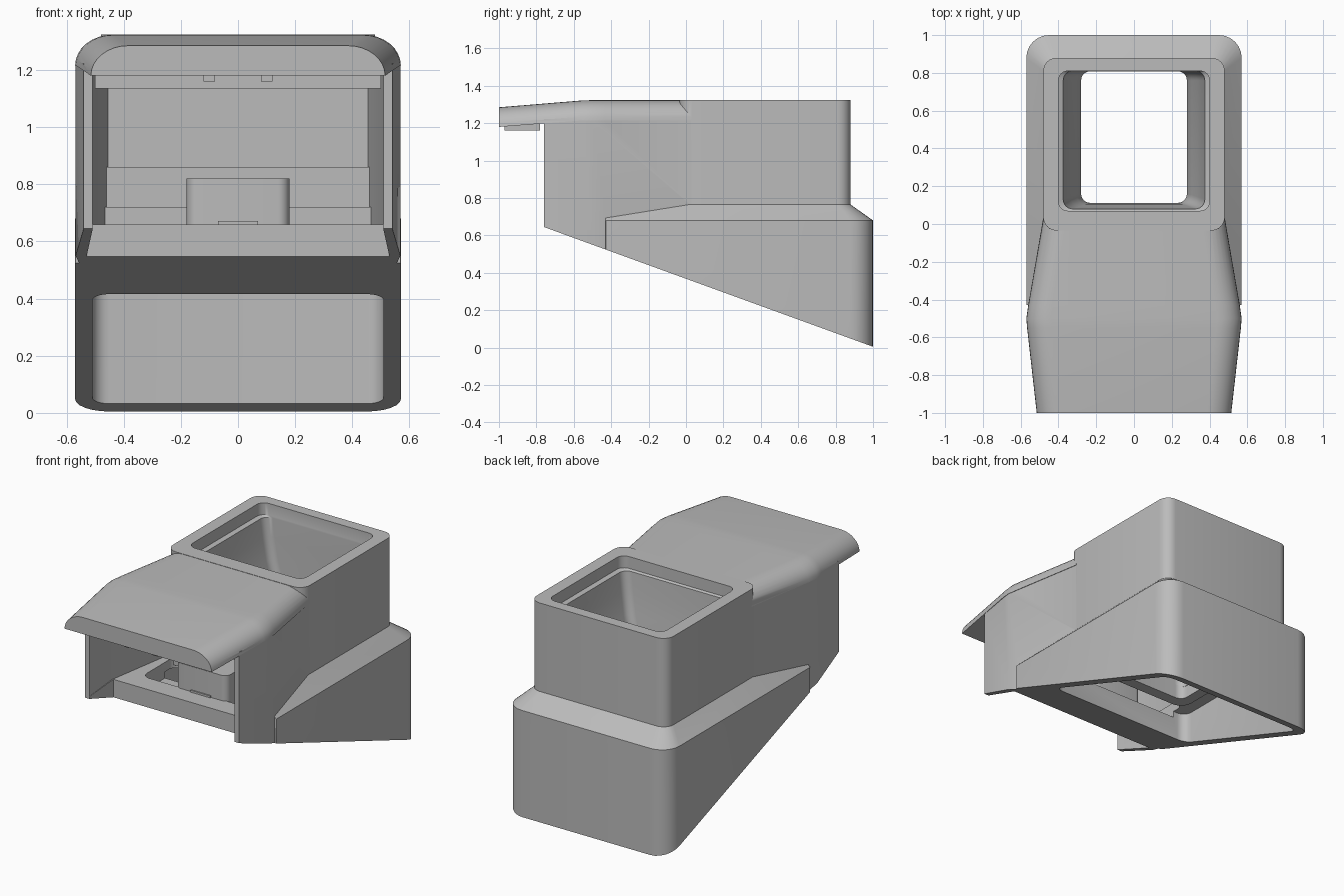
import bpy, bmesh, math

if "Cube" in bpy.data.objects:
    bpy.data.objects.remove(bpy.data.objects["Cube"])

grey = bpy.data.materials.new("matte_grey")
grey.use_nodes = True
grey.diffuse_color = (0.5, 0.5, 0.5, 1)
grey.node_tree.nodes["Principled BSDF"].inputs["Base Color"].default_value = (0.5, 0.5, 0.5, 1)


def loft(name, rings):
    """Closed solid through a list of equal-length rings."""
    bm = bmesh.new()
    loops = [[bm.verts.new(p) for p in ring] for ring in rings]
    n = len(loops[0])
    for a, b in zip(loops, loops[1:]):
        for i in range(n):
            j = (i + 1) % n
            bm.faces.new((a[i], a[j], b[j], b[i]))
    bm.faces.new(loops[0][::-1])
    bm.faces.new(loops[-1])
    bmesh.ops.recalc_face_normals(bm, faces=bm.faces)
    mesh = bpy.data.meshes.new(name)
    bm.to_mesh(mesh)
    bm.free()
    mesh.materials.append(grey)
    obj = bpy.data.objects.new(name, mesh)
    bpy.context.collection.objects.link(obj)
    return obj


def rounded(half, y0, y1, r, z, r_front=None, steps=7):
    """Rounded rectangle in plan, with its own radius for the front corners."""
    rf = r if r_front is None else r_front
    pts = []
    for sx, y, rad, start in ((1, y1, r, 0), (-1, y1, r, 90), (-1, y0, rf, 180), (1, y0, rf, 270)):
        cx = sx * (half - rad)
        cy = y - rad if y == y1 else y + rad
        for k in range(steps):
            a = math.radians(start + 90 * k / (steps - 1))
            pts.append((cx + rad * math.cos(a), cy + rad * math.sin(a), z))
    return pts


def box(name, x0, x1, y0, y1, z0, z1):
    plan = [(x0, y0), (x1, y0), (x1, y1), (x0, y1)]
    return loft(name, [[(x, y, z) for x, y in plan] for z in (z0, z1)])


def prism(name, half_widths, z0, z1):
    """Mirrored plan outline from (y, half width) pairs, extruded upward."""
    plan = [(w, y) for y, w in half_widths] + [(-w, y) for y, w in reversed(half_widths)]
    return loft(name, [[(x, y, z) for x, y in plan] for z in (z0, z1)])


def combine(target, other, operation):
    mod = target.modifiers.new(operation, 'BOOLEAN')
    mod.operation = operation
    mod.solver = 'EXACT'
    mod.object = other
    bpy.context.view_layer.objects.active = target
    bpy.ops.object.modifier_apply(modifier=mod.name)
    bpy.data.objects.remove(other)


def arch(y, half, base, top, steps=9):
    """Hood cross-section: flat base and rounded shoulders."""
    side = []
    for k in range(steps):
        a = math.pi / 2 * k / (steps - 1)
        side.append((half - 0.13 * (1 - math.cos(a)), base + (top - base) * math.sin(a)))
    outline = side + [(-x, z) for x, z in reversed(side)]
    return [(x, y, z) for x, z in outline]


# Outer housing: skirt with sloped shoulder, upper tower, flared cheeks and hood
housing = loft("housing", [
    rounded(0.57, -0.43, 1.0, 0.12, -0.2, 0.004),
    rounded(0.57, -0.43, 1.0, 0.12, 0.68, 0.004),
    rounded(0.48, -0.43, 0.88, 0.07, 0.765, 0.004)])
tower = loft("tower", [rounded(0.48, -0.035, 0.88, 0.07, z) for z in (0.2, 1.325)])
cheeks = prism("cheeks", [(-0.76, 0.54), (-0.5, 0.568), (0.03, 0.478)], 0.2, 1.222)
hood = loft("hood", [
    arch(-1.0, 0.515, 1.18, 1.285),
    arch(-0.55, 0.566, 1.215, 1.322),
    arch(-0.5, 0.57, 1.215, 1.323),
    arch(-0.43, 0.56, 1.215, 1.323),
    arch(0.03, 0.481, 1.215, 1.323)])
for part in (tower, cheeks, hood):
    combine(housing, part, 'UNION')

# Slanted underside
slope = [(-1.5, 0.914), (1.5, -0.177), (1.5, -1), (-1.5, -1)]
combine(housing, loft("slope_cutter", [[(x, y, z) for y, z in slope] for x in (-1, 1)]), 'DIFFERENCE')

# Front compartment, with its floor set back behind the cheeks
inner = [(-0.8, 0.505), (-0.5, 0.535), (0.0, 0.455)]
combine(housing, prism("compartment_cutter", inner, 0.66, 1.195), 'DIFFERENCE')
combine(housing, prism("entry_cutter", [(-0.8, 0.505), (-0.49, 0.53)], 0.3, 1.0), 'DIFFERENCE')
combine(housing, loft("pit_cutter", [
    rounded(0.42, -0.36, -0.04, 0.05, z) for z in (0.56, 0.8)]), 'DIFFERENCE')

# Hollow underside and the funnel through the tower
combine(housing, loft("cavity_cutter", [
    rounded(0.51, -0.13, 0.925, 0.06, z) for z in (-0.3, 0.6)]), 'DIFFERENCE')
funnel = [(0.40, 0.07, 1.4), (0.40, 0.07, 1.25), (0.375, 0.08, 1.24), (0.36, 0.085, 1.12),
          (0.335, 0.095, 0.98), (0.305, 0.105, 0.88), (0.28, 0.11, 0.78), (0.28, 0.11, 0.4)]
combine(housing, loft("funnel_cutter", [
    rounded(w, y, 0.81, 0.05, z) for w, y, z in funnel]), 'DIFFERENCE')

# Collar below the funnel
collar = loft("funnel_collar", [rounded(0.35, 0.04, 0.88, 0.08, z) for z in (0.52, 0.61)])
combine(collar, loft("collar_cutter", [
    rounded(0.282, 0.112, 0.808, 0.05, z) for z in (0.4, 0.8)]), 'DIFFERENCE')

# Fittings inside the front compartment
centre_block = loft("centre_block", [rounded(0.18, -0.37, -0.15, 0.04, z) for z in (0.55, 0.82)])
details = [
    box("lower_ledge", -0.465, 0.465, -0.06, 0.01, 0.62, 0.72),
    box("upper_ledge", -0.46, 0.46, -0.03, 0.01, 0.70, 0.86),
    box("lintel", -0.5, 0.5, -0.36, -0.32, 1.135, 1.21),
    box("block_tab", -0.07, 0.07, -0.378, -0.36, 0.64, 0.672)]
for side, x in (("left", 0.1), ("right", -0.1)):
    details.append(box(side + "_hood_tab", x - 0.02, x + 0.02, -0.97, -0.78, 1.16, 1.2))

# Smooth curved corners, keep edges sharp
bpy.ops.object.select_all(action='DESELECT')
for obj in [housing, collar, centre_block] + details:
    obj.select_set(True)
bpy.context.view_layer.objects.active = housing
bpy.ops.object.shade_smooth_by_angle(angle=math.radians(30))
